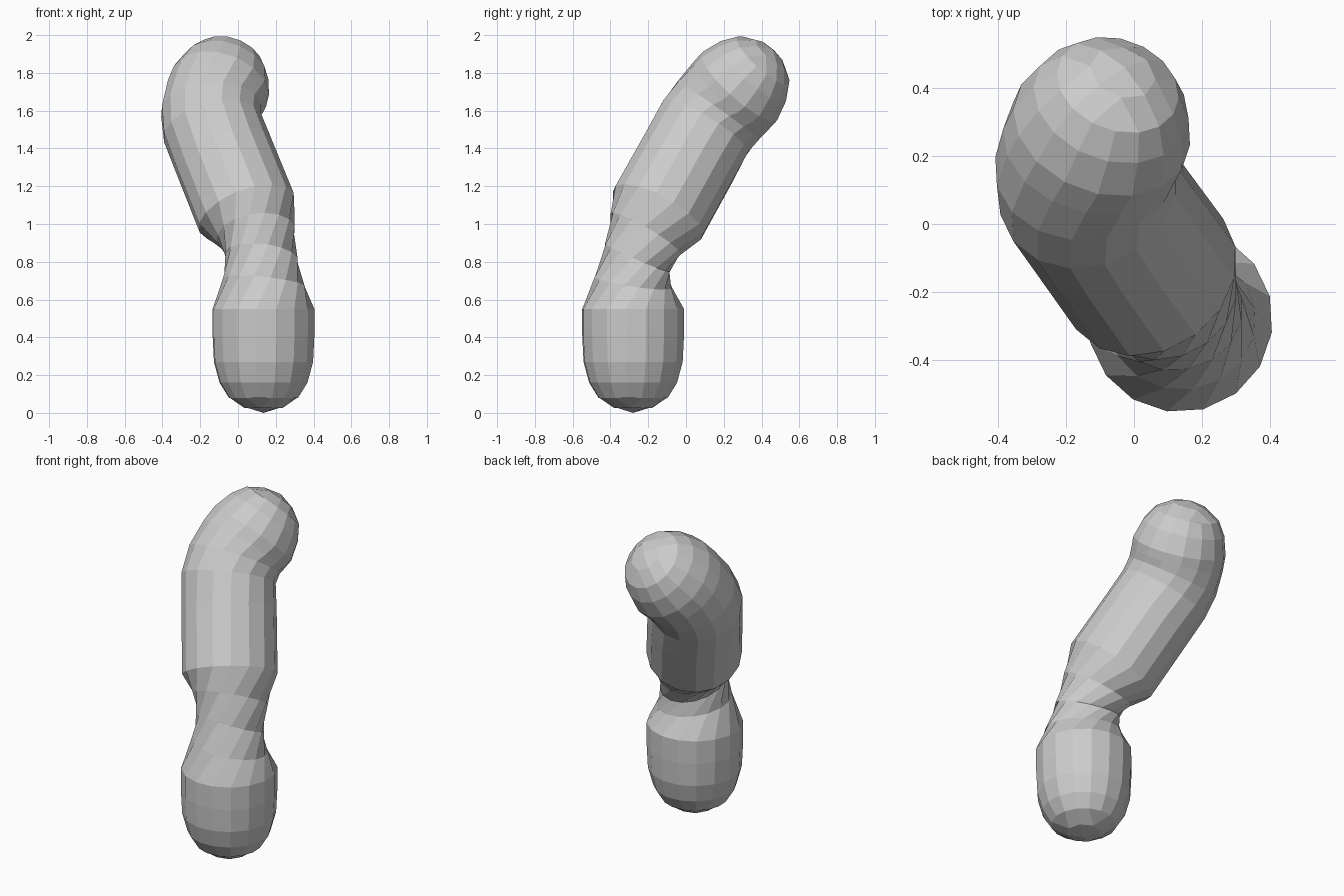
import bpy, bmesh
from math import radians, cos, sin
from mathutils import Vector, Quaternion

if "Cube" in bpy.data.objects:
    bpy.data.objects.remove(bpy.data.objects["Cube"])

SIDES = 16
START = radians(-8)
UP = Vector((0, 0, 1))
LOW = UP.copy()                                # lower section axis
MID = Vector((-0.40, 0.55, 1)).normalized()    # leaning section axis
END = Vector((0.35, 0.90, 1)).normalized()     # tip section axis
CAP = [(0.11, 0.235), (0.19, 0.185), (0.245, 0.10), (0.27, 0.0)]

bm = bmesh.new()


def ring_points(centre, axis, r, turn=0.0, n=SIDES):
    rot = UP.rotation_difference(axis)
    pts = []
    for k in range(n):
        a = START + turn + radians(360 * k / n)
        pts.append(Vector(centre) + rot @ Vector((r * cos(a), r * sin(a), 0)))
    return pts


def add_ring(pts):
    return [bm.verts.new(p) for p in pts]


def bridge(a, b):
    n = len(a)
    for k in range(n):
        bm.faces.new((a[k], a[(k + 1) % n], b[(k + 1) % n], b[k]))


def quad_cap(ring, centre, axis, out, turn):
    """Round end closed by a 4 x 4 quad grid; out is +1 or -1 along axis."""
    c = Vector(centre)
    for h, r in CAP[:2]:
        nxt = add_ring(ring_points(c + axis * h * out, axis, r, turn))
        bridge(ring, nxt)
        ring = nxt
    h, r = CAP[2]
    inner = add_ring(ring_points(c + axis * h * out, axis, r, turn, 8))
    tip = bm.verts.new(c + axis * CAP[3][0] * out)
    for q in range(4):
        o, i = 4 * q, 2 * q          # grid corner on outer and inner ring
        R = lambda k: ring[k % 16]
        I = lambda k: inner[k % 8]
        bm.faces.new((R(o - 1), R(o), R(o + 1), I(i)))
        bm.faces.new((R(o + 1), R(o + 2), I(i + 1), I(i)))
        bm.faces.new((R(o + 2), R(o + 3), I(i + 2), I(i + 1)))
        bm.faces.new((I(i - 1), I(i), I(i + 1), tip))


# Upright base
base_c = Vector((0.135, -0.28, 0.27))
a_c = Vector((0.135, -0.28, 0.55))
first = add_ring(ring_points(base_c, LOW, 0.265))
quad_cap(first, base_c, LOW, -1, 0)
mid_c = base_c.lerp(a_c, 0.5)
ring = add_ring(ring_points(mid_c, LOW, 0.272))
bridge(first, ring)
low_pts = ring_points(a_c, LOW, 0.272)
nxt = add_ring(low_pts)
bridge(ring, nxt)
ring = nxt

# Twisted waist: straight blend between rings turned a quarter turn
TURN = radians(90)
b_c = Vector((0.046, -0.147, 1.06))
elbow = Vector((0.16, -0.30, 0.84))
high_pts = ring_points(b_c, MID, 0.27, TURN)
for s in (0.25, 0.5, 0.75, 1.0):
    bow = 2 * s * (1 - s) * (elbow - a_c.lerp(b_c, 0.5))
    shift = (1 - s) ** 2 * a_c + s * s * b_c + 2 * s * (1 - s) * a_c.lerp(b_c, 0.5) \
        - a_c.lerp(b_c, s) + bow
    nxt = add_ring([p.lerp(q, s) + shift for p, q in zip(low_pts, high_pts)])
    bridge(ring, nxt)
    ring = nxt

# Leaning section and bend towards the tip
tip_c = Vector((-0.095, 0.285, 1.73))
for c, s in [((-0.075, 0.02, 1.36), 0.0), ((-0.135, 0.10, 1.51), 0.2),
             ((-0.142, 0.17, 1.60), 0.5), ((-0.12, 0.235, 1.675), 0.85),
             (tip_c, 1.0)]:
    axis = MID.lerp(END, s).normalized()
    nxt = add_ring(ring_points(c, axis, 0.268, TURN))
    bridge(ring, nxt)
    ring = nxt
quad_cap(ring, tip_c, END, 1, TURN)

bmesh.ops.recalc_face_normals(bm, faces=bm.faces)
mesh = bpy.data.meshes.new("bent_tube")
bm.to_mesh(mesh)
bm.free()
bpy.context.collection.objects.link(bpy.data.objects.new("bent_tube", mesh))
